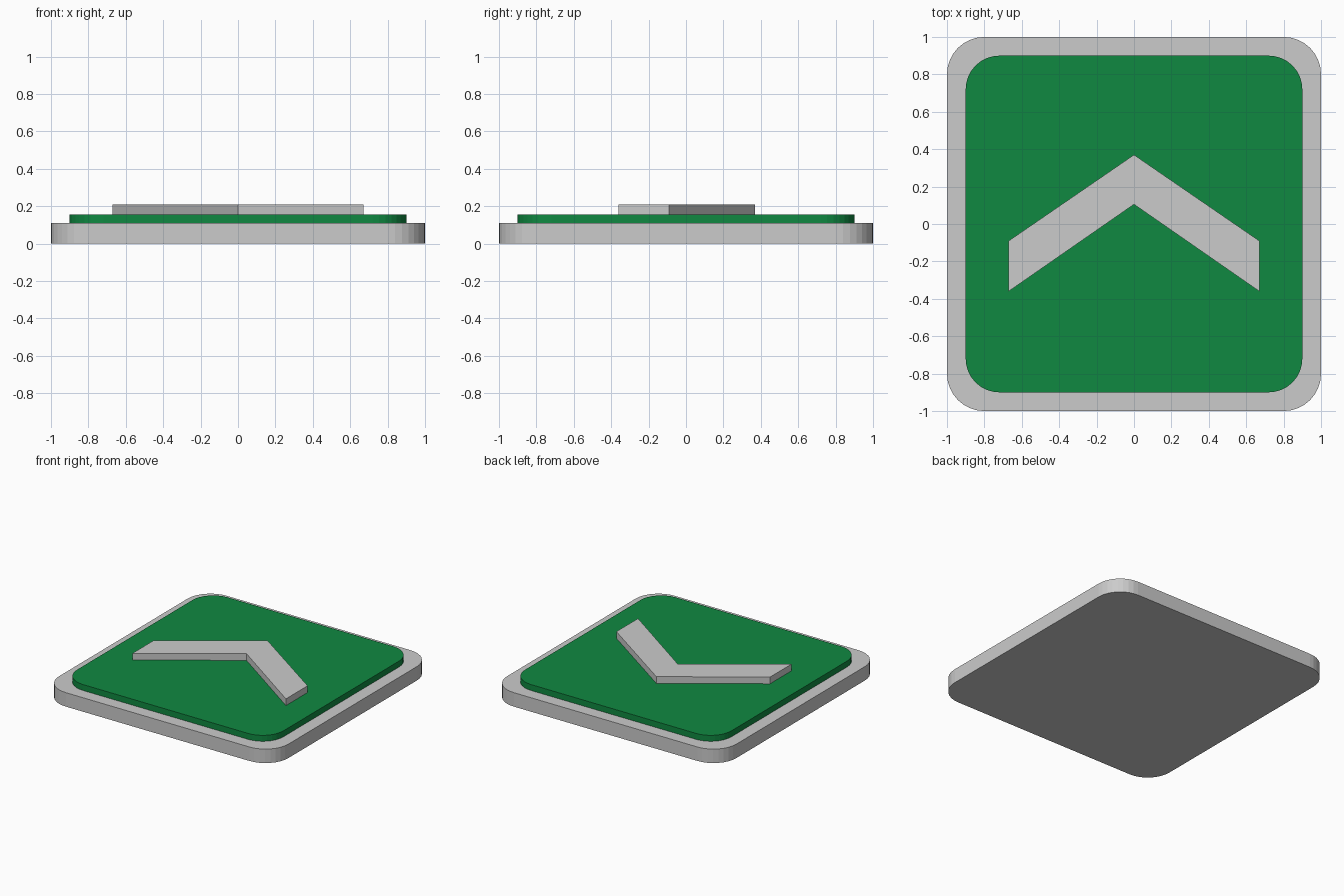
import bpy, bmesh
from math import sin, cos, pi

if "Cube" in bpy.data.objects:
    bpy.data.objects.remove(bpy.data.objects["Cube"])


def rounded_square(half, radius, segments=8):
    """Counter-clockwise outline of a square with rounded corners."""
    points = []
    inner = half - radius
    for corner, (sx, sy) in enumerate([(1, 1), (-1, 1), (-1, -1), (1, -1)]):
        for i in range(segments + 1):
            a = (corner + i / segments) * pi / 2
            points.append((sx * inner + radius * cos(a), sy * inner + radius * sin(a)))
    return points


def extrude_profile(name, outline, z0, z1):
    """Flat-shaded plate from an outline, between two heights."""
    bm = bmesh.new()
    bottom = bm.faces.new([bm.verts.new((x, y, z0)) for x, y in outline])
    top = bmesh.ops.extrude_face_region(bm, geom=[bottom], use_keep_orig=True)["geom"]
    verts = [v for v in top if isinstance(v, bmesh.types.BMVert)]
    bmesh.ops.translate(bm, verts=verts, vec=(0, 0, z1 - z0))
    bmesh.ops.recalc_face_normals(bm, faces=bm.faces)
    mesh = bpy.data.meshes.new(name)
    bm.to_mesh(mesh)
    bm.free()
    obj = bpy.data.objects.new(name, mesh)
    bpy.context.collection.objects.link(obj)
    return obj


# Grey backing plate
extrude_profile("base_plate", rounded_square(1.0, 0.2), 0.0, 0.11)

# Green raised panel
panel = extrude_profile("green_panel", rounded_square(0.9, 0.18), 0.11, 0.157)
green = bpy.data.materials.new("green")
green.diffuse_color = (0.005, 0.25, 0.053, 1.0)
green.use_nodes = True
green.node_tree.nodes["Principled BSDF"].inputs["Base Color"].default_value = green.diffuse_color
panel.data.materials.append(green)

# Raised chevron: right half mirrored to the left
right = [(0, 0.105), (0.67, -0.36), (0.67, -0.09), (0, 0.37)]
left = [(-x, y) for x, y in reversed(right) if x > 0]
extrude_profile("chevron", right + left, 0.157, 0.21)
